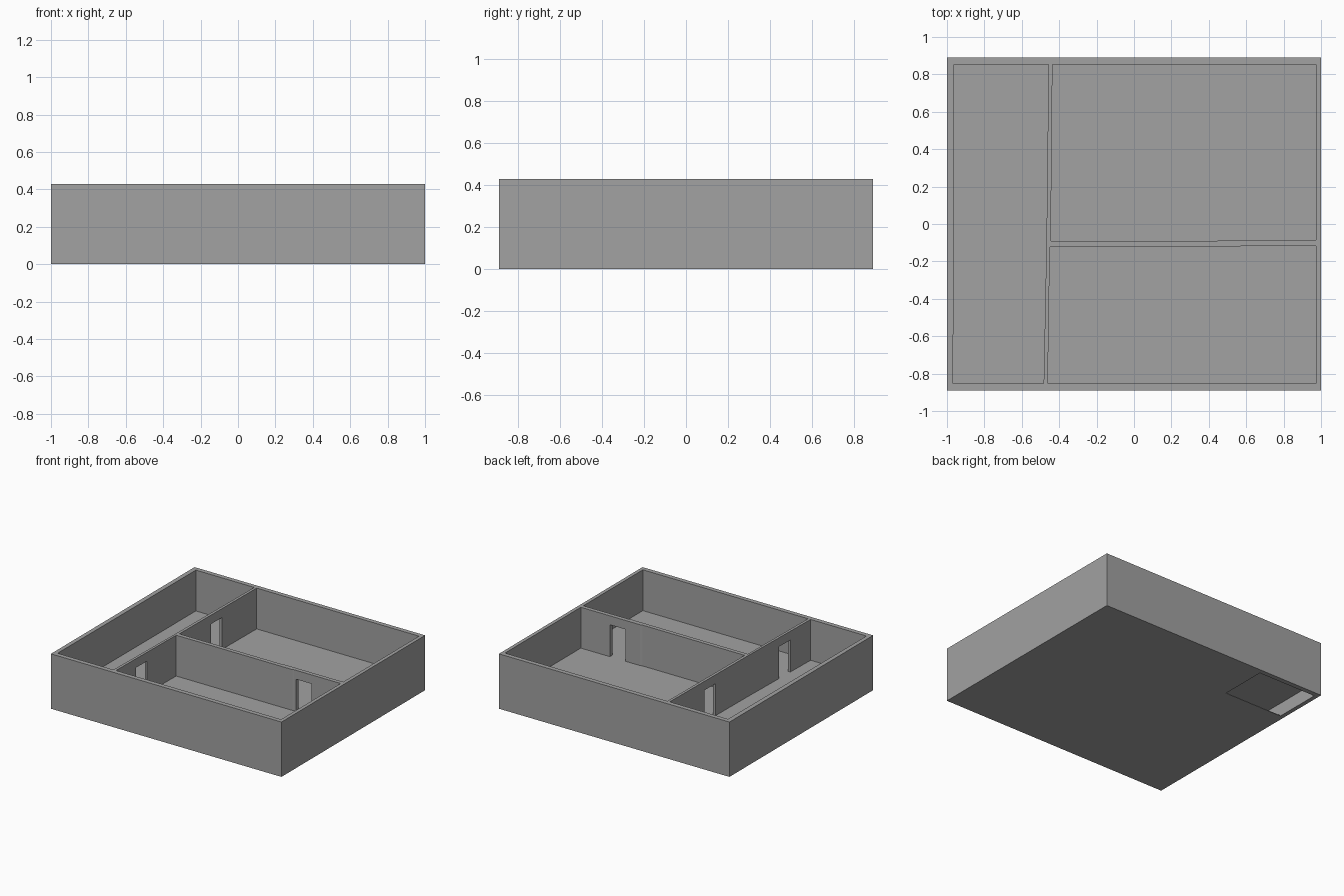
import bpy
import bmesh

default = bpy.data.objects.get("Cube")
if default:
    bpy.data.objects.remove(default, do_unlink=True)

HEIGHT = 0.43
FLOOR = 0.11
DOOR_TOP = 0.36

# Single plaster colour
plaster = bpy.data.materials.new("grey_plaster")
plaster.use_nodes = True
colour = (0.36, 0.36, 0.36, 1)
plaster.diffuse_color = colour
plaster.node_tree.nodes["Principled BSDF"].inputs["Base Color"].default_value = colour


def prism(name, outline, bottom, top):
    """Extrude a counter-clockwise plan outline between two heights."""
    bm = bmesh.new()
    base = bm.faces.new([bm.verts.new((x, y, bottom)) for x, y in outline])
    extruded = bmesh.ops.extrude_face_region(bm, geom=[base])["geom"]
    risen = [v for v in extruded if isinstance(v, bmesh.types.BMVert)]
    bmesh.ops.translate(bm, verts=risen, vec=(0, 0, top - bottom))
    bmesh.ops.recalc_face_normals(bm, faces=bm.faces)
    mesh = bpy.data.meshes.new(name)
    bm.to_mesh(mesh)
    bm.free()
    mesh.materials.append(plaster)
    obj = bpy.data.objects.new(name, mesh)
    bpy.context.collection.objects.link(obj)
    return obj


def rect(x0, x1, y0, y1):
    return [(x0, y0), (x1, y0), (x1, y1), (x0, y1)]


def carve(target, name, outline, bottom, top):
    """Cut a prism out of the target and discard the cutter."""
    cutter = prism(name, outline, bottom, top)
    cutter.hide_render = True
    mod = target.modifiers.new(name, "BOOLEAN")
    mod.operation = "DIFFERENCE"
    mod.solver = "EXACT"
    mod.object = cutter
    bpy.context.view_layer.objects.active = target
    bpy.ops.object.modifier_apply(modifier=name)
    bpy.data.objects.remove(cutter, do_unlink=True)


# Solid block that the rooms are carved from
shell = prism("house_walls_and_floor", rect(-1, 1, -0.89, 0.89), 0, HEIGHT)

# Rooms, separated by slightly crooked partitions
rooms = {
    "corridor": [(-0.967, -0.854), (-0.483, -0.854), (-0.468, -0.1),
                 (-0.457, 0.854), (-0.963, 0.854)],
    "front_room": [(-0.461, -0.854), (0.972, -0.854), (0.972, -0.117),
                   (0.57, -0.118), (0.56, -0.123), (-0.45, -0.123)],
    "back_room": [(-0.445, -0.091), (0.44, -0.091), (0.46, -0.086),
                  (0.972, -0.085), (0.972, 0.854), (-0.436, 0.854)],
}
for name, outline in rooms.items():
    carve(shell, name, outline, FLOOR, HEIGHT + 0.1)

# Doorways through the partitions
doorways = {
    "front_doorway": rect(-0.52, -0.41, -0.61, -0.475),
    "back_doorway": rect(-0.52, -0.41, 0.295, 0.43),
    "middle_doorway": rect(0.585, 0.72, -0.16, -0.05),
}
for name, outline in doorways.items():
    carve(shell, name, outline, FLOOR, DOOR_TOP)

# Hollow below the corridor, open through a hatch in the underside
carve(shell, "underfloor_hollow", rect(-0.969, -0.45, -0.854, 0.857), 0.005, FLOOR - 0.004)
carve(shell, "underside_hatch", rect(-0.967, -0.46, 0.476, 0.852), -0.05, 0.05)
